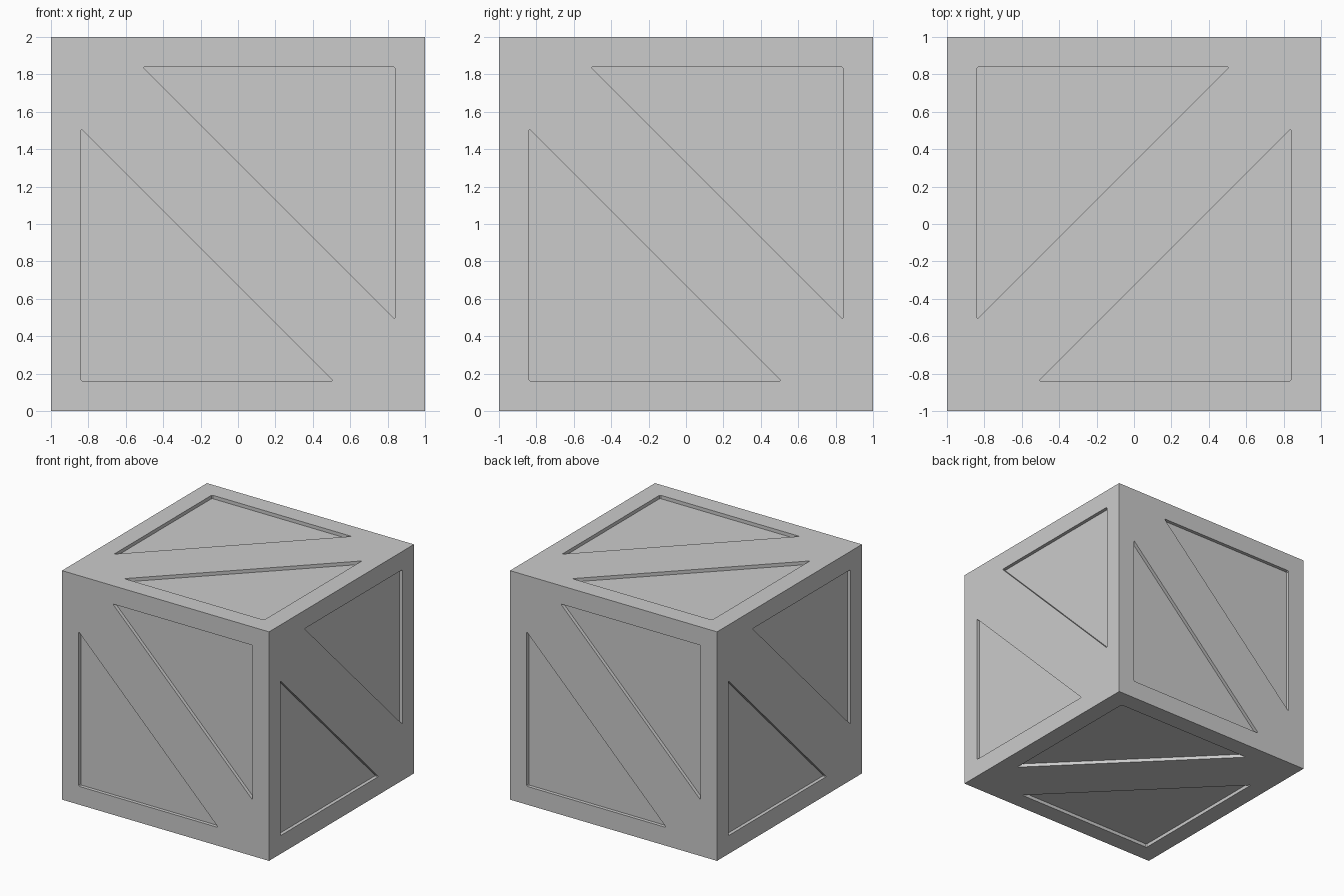
import bpy, bmesh
from mathutils import Vector

if "Cube" in bpy.data.objects:
    bpy.data.objects.remove(bpy.data.objects["Cube"])

INSET, LEG, DEPTH, CLIP = 0.84, 1.35, 0.03, 0.008
CENTRE = Vector((0, 0, 1))


def clipped(points, c):
    """Cut each corner of a polygon slightly."""
    out = []
    for i, p in enumerate(points):
        for q in (points[i - 1], points[(i + 1) % len(points)]):
            out.append(p + (q - p).normalized() * c)
    return out


def make_object(name, bm):
    bmesh.ops.recalc_face_normals(bm, faces=bm.faces)
    mesh = bpy.data.meshes.new(name)
    bm.to_mesh(mesh)
    bm.free()
    obj = bpy.data.objects.new(name, mesh)
    bpy.context.collection.objects.link(obj)
    return obj


# Solid crate
bm = bmesh.new()
bmesh.ops.create_cube(bm, size=2)
bmesh.ops.translate(bm, verts=bm.verts, vec=CENTRE)
crate = make_object("crate", bm)

# Two triangular recesses per side: (outward normal, in-plane direction)
sides = [((0, -1, 0), (1, 0, 0)), ((0, 1, 0), (-1, 0, 0)),
         ((1, 0, 0), (0, 1, 0)), ((-1, 0, 0), (0, -1, 0)),
         ((0, 0, 1), (0, 1, 0)), ((0, 0, -1), (0, 1, 0))]
corner = Vector((-INSET, -INSET))
triangle = clipped([corner, corner + Vector((LEG, 0)), corner + Vector((0, LEG))], CLIP)

bm = bmesh.new()
for n, u in sides:
    n, u = Vector(n), Vector(u)
    v = n.cross(u)
    for s in (1, -1):
        floor = [bm.verts.new(CENTRE + n * (1 - DEPTH) + (u * p.x + v * p.y) * s)
                 for p in triangle]
        face = bm.faces.new(floor)
        ext = bmesh.ops.extrude_face_region(bm, geom=[face], use_keep_orig=True)
        top = [g for g in ext["geom"] if isinstance(g, bmesh.types.BMVert)]
        bmesh.ops.translate(bm, verts=top, vec=n * (DEPTH + 0.05))
cutter = make_object("recess_cutter", bm)

# Carve the recesses, then remove the cutter
mod = crate.modifiers.new("recesses", 'BOOLEAN')
mod.operation, mod.solver, mod.object = 'DIFFERENCE', 'EXACT', cutter
bpy.context.view_layer.objects.active = crate
bpy.ops.object.modifier_apply(modifier=mod.name)
bpy.data.objects.remove(cutter)
